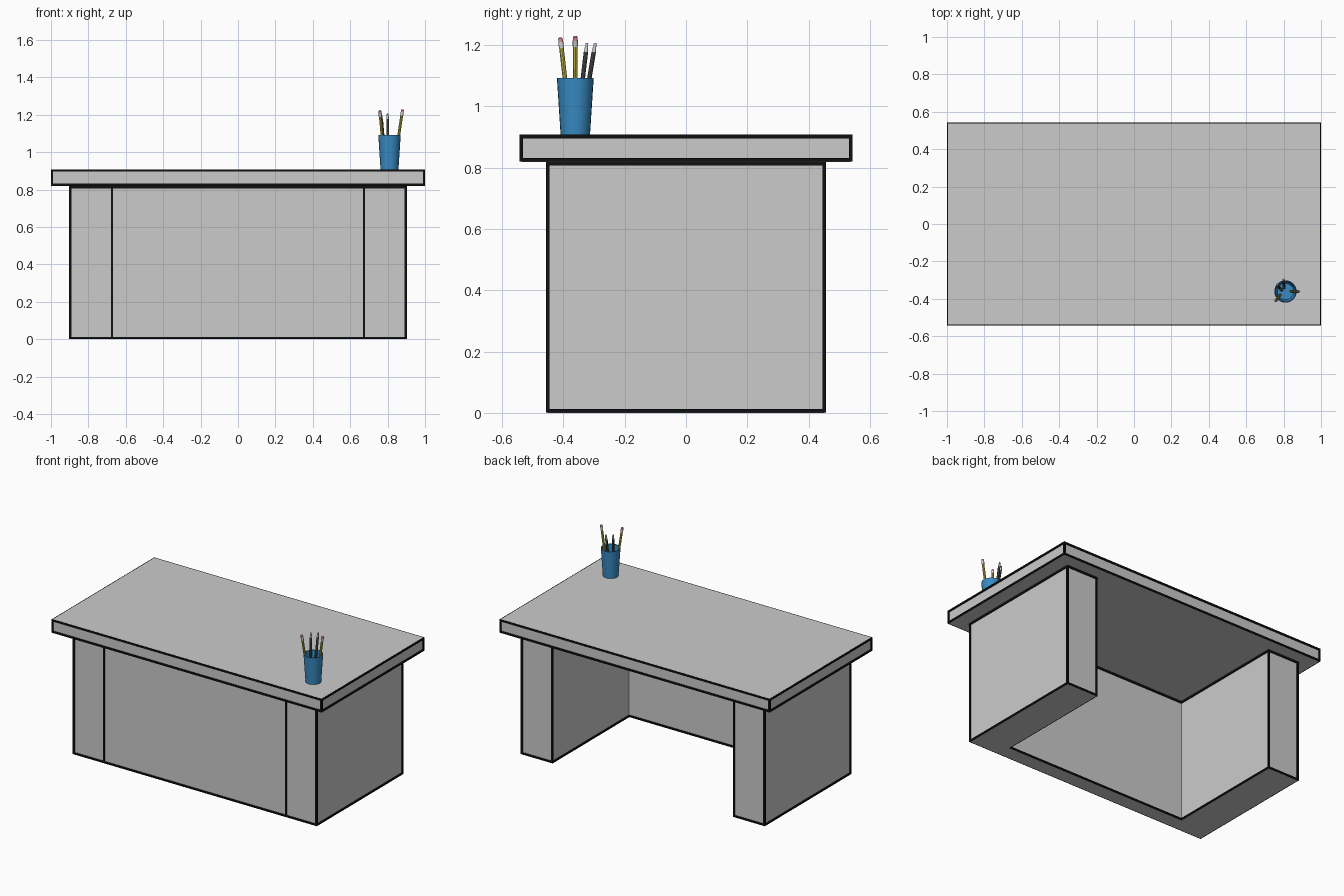
import bpy, bmesh
from mathutils import Vector, Matrix

if "Cube" in bpy.data.objects:
    bpy.data.objects.remove(bpy.data.objects["Cube"])

R = 0.006  # half width of the black edge trim


def material(name, rgb):
    m = bpy.data.materials.new(name)
    m.diffuse_color = (*rgb, 1)
    m.use_nodes = True
    m.node_tree.nodes["Principled BSDF"].inputs["Base Color"].default_value = m.diffuse_color
    return m


BLACK = material("black", (0.005, 0.005, 0.005))
BLUE = material("blue", (0.04, 0.26, 0.55))
YELLOW = material("yellow", (0.55, 0.5, 0.06))
PINK = material("pink", (0.7, 0.25, 0.3))
DARK = material("dark", (0.04, 0.04, 0.04))


def finish(bm, name, mat=None, smooth=False):
    me = bpy.data.meshes.new(name)
    bmesh.ops.recalc_face_normals(bm, faces=bm.faces)
    bm.to_mesh(me)
    bm.free()
    ob = bpy.data.objects.new(name, me)
    bpy.context.collection.objects.link(ob)
    if mat:
        me.materials.append(mat)
    if smooth:
        bpy.context.view_layer.objects.active = ob
        ob.select_set(True)
        bpy.ops.object.shade_smooth_by_angle(angle=0.7)
        ob.select_set(False)
    return ob


def add_box(bm, lo, hi):
    lo, hi = Vector(lo), Vector(hi)
    bmesh.ops.create_cube(bm, size=1, matrix=Matrix.Translation((lo + hi) / 2)
                          @ Matrix.Diagonal((*(hi - lo), 1)))


def trimmed_box(name, lo, hi, axes=(0, 1, 2)):
    """Grey box plus black square trim along its edges, flush in z."""
    bm = bmesh.new()
    add_box(bm, lo, hi)
    finish(bm, name)
    bm = bmesh.new()
    inset = R + 0.0005
    c = [(lo[0], hi[0]), (lo[1], hi[1]), (lo[2] + inset, hi[2] - inset)]
    for a in axes:
        b, d = [i for i in range(3) if i != a]
        for u in c[b]:
            for v in c[d]:
                p, q = [0, 0, 0], [0, 0, 0]
                p[a], q[a] = c[a][0] - R, c[a][1] + R
                p[b], q[b] = u - R, u + R
                p[d], q[d] = v - R, v + R
                add_box(bm, p, q)
    finish(bm, name + "_trim", BLACK)


def lathe(name, profile, mat, sides, matrix):
    """Revolve (radius, height) points about z."""
    bm = bmesh.new()
    vs = [bm.verts.new((r, 0, z)) for r, z in profile]
    es = [bm.edges.new(p) for p in zip(vs, vs[1:])]
    bmesh.ops.spin(bm, geom=vs + es, axis=(0, 0, 1), cent=(0, 0, 0),
                   angle=6.283185307, steps=sides, use_merge=False)
    bmesh.ops.remove_doubles(bm, verts=bm.verts, dist=1e-5)
    bm.transform(matrix)
    return finish(bm, name, mat, True)


# Desk: top, two pedestals and the front panel
TOP = 0.908
trimmed_box("desk_top", (-0.994, -0.537, 0.819), (0.994, 0.537, TOP))
trimmed_box("left_pedestal", (-0.897, -0.451, 0), (-0.673, 0.451, 0.819))
trimmed_box("right_pedestal", (0.673, -0.451, 0), (0.897, 0.451, 0.819))
trimmed_box("front_panel", (-0.673, -0.451, 0), (0.673, -0.36, 0.819), axes=(0,))

# Open cup with a thin wall
lathe("cup", [(0, 0), (0.048, 0), (0.06, 0.184), (0.055, 0.184), (0.044, 0.008), (0, 0.008)],
      BLUE, 24, Matrix.Translation((0.81, -0.361, TOP)))


def placed(foot, tip):
    d = Vector(tip) - Vector(foot)
    return (Matrix.Translation(foot) @ d.to_track_quat('Z', 'Y').to_matrix().to_4x4(), d.length)


# Pencils: sharpened foot, shaft, metal ferrule, eraser
for i, (foot, tip) in enumerate([((0.785, -0.376, 0.925), (0.758, -0.41, 1.224)),
                                 ((0.835, -0.36, 0.925), (0.88, -0.361, 1.229))], 1):
    m, n = placed(foot, tip)
    f, e = n - 0.035, n - 0.015
    lathe(f"pencil_{i}_shaft", [(0, 0), (0.0075, 0.025), (0.0075, f), (0, f)], YELLOW, 8, m)
    lathe(f"pencil_{i}_ferrule", [(0, f), (0.0085, f), (0.0085, e), (0, e)], None, 10, m)
    lathe(f"pencil_{i}_eraser", [(0, e), (0.008, e), (0.0075, n - 0.003), (0.004, n), (0, n)],
          PINK, 10, m)

# Pens: dark barrel with a tapered grey tip
for i, (foot, tip) in enumerate([((0.79, -0.356, 0.925), (0.765, -0.323, 1.206)),
                                 ((0.802, -0.343, 0.925), (0.8, -0.296, 1.206))], 1):
    m, n = placed(foot, tip)
    t = n - 0.03
    lathe(f"pen_{i}_barrel", [(0, 0), (0.0075, 0.01), (0.0075, t), (0, t)], DARK, 10, m)
    lathe(f"pen_{i}_tip", [(0, t), (0.007, t), (0.0045, n), (0, n)], None, 10, m)
